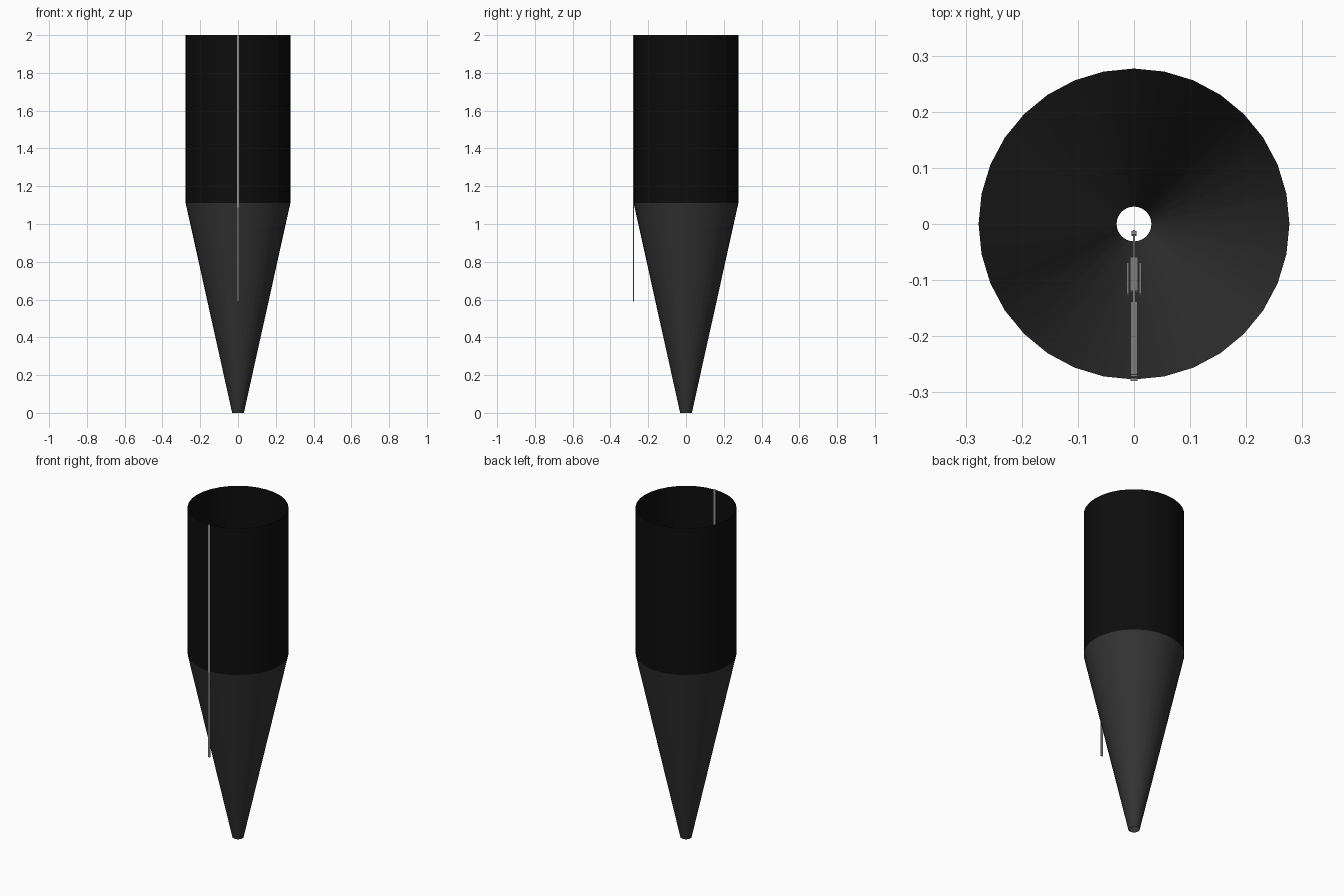
import bpy, bmesh, math

if "Cube" in bpy.data.objects:
    bpy.data.objects.remove(bpy.data.objects["Cube"])

R_TOP, R_TIP, Z_JOIN, H, SIDES = 0.277, 0.031, 1.11, 2.0, 32


def material(name, v):
    m = bpy.data.materials.new(name)
    m.diffuse_color = (v, v, v, 1)
    m.use_nodes = True
    m.node_tree.nodes["Principled BSDF"].inputs["Base Color"].default_value = m.diffuse_color
    return m


black = material("black fabric", 0.004)
charcoal = material("charcoal mesh", 0.033)
grey = material("grey tape", 0.30)


def make(name, bm, mat):
    me = bpy.data.meshes.new(name)
    bm.normal_update()
    bm.to_mesh(me)
    bm.free()
    me.materials.append(mat)
    ob = bpy.data.objects.new(name, me)
    bpy.context.collection.objects.link(ob)
    return ob


def open_tube(name, profile, mat):
    """Thin sleeve, open at both ends, through (radius, z) rings."""
    bm = bmesh.new()
    rings = [[bm.verts.new((r * math.cos(2 * math.pi * i / SIDES),
                            r * math.sin(2 * math.pi * i / SIDES), z))
              for i in range(SIDES)] for r, z in profile]
    for a, b in zip(rings, rings[1:]):
        for i in range(SIDES):
            j = (i + 1) % SIDES
            bm.faces.new((a[i], a[j], b[j], b[i])).smooth = True
    return make(name, bm, mat)


def tape(name, p, q, x, width, t=0.003):
    """Thin strip between two (y, z) points, centred on x."""
    dy, dz = q[0] - p[0], q[1] - p[1]
    n = math.hypot(dy, dz)
    oy, oz = -dz / n * t / 2, dy / n * t / 2
    bm = bmesh.new()
    bmesh.ops.create_cube(bm, size=1)
    for v in bm.verts:
        e = q if v.co.z > 0 else p
        s = 1 if v.co.y > 0 else -1
        v.co = (x + v.co.x * width, e[0] + s * oy, e[1] + s * oz)
    return make(name, bm, grey)


def inner(y):
    """Point just inside the front of the cone wall."""
    return (y, (-y - R_TIP) / (R_TOP - R_TIP) * Z_JOIN + 0.03)


# sleeve and tapered tail
open_tube("upper_sleeve", [(R_TOP, Z_JOIN), (R_TOP, H)], black)
open_tube("tapered_tail", [(R_TIP, 0), (R_TOP, Z_JOIN)], charcoal)

# front tape, hanging free below the sleeve
tape("front_tape", (-R_TOP, 0.59), (-R_TOP, H), 0, 0.013, 0.005)

# tape and cord along the inside of the tail
tape("inner_tape", inner(-0.14), inner(-0.27), 0, 0.012)
tape("inner_buckle", inner(-0.06), inner(-0.12), 0, 0.014)
for side in (-1, 1):
    tape("buckle_side", inner(-0.07), inner(-0.125), side * 0.011, 0.004)
tape("inner_link", inner(-0.12), inner(-0.14), 0, 0.005)
tape("inner_cord", (-0.012, 0.05), inner(-0.06), 0, 0.004)
tape("cord_end", (-0.02, 0.07), (-0.014, 0.055), 0, 0.009)
